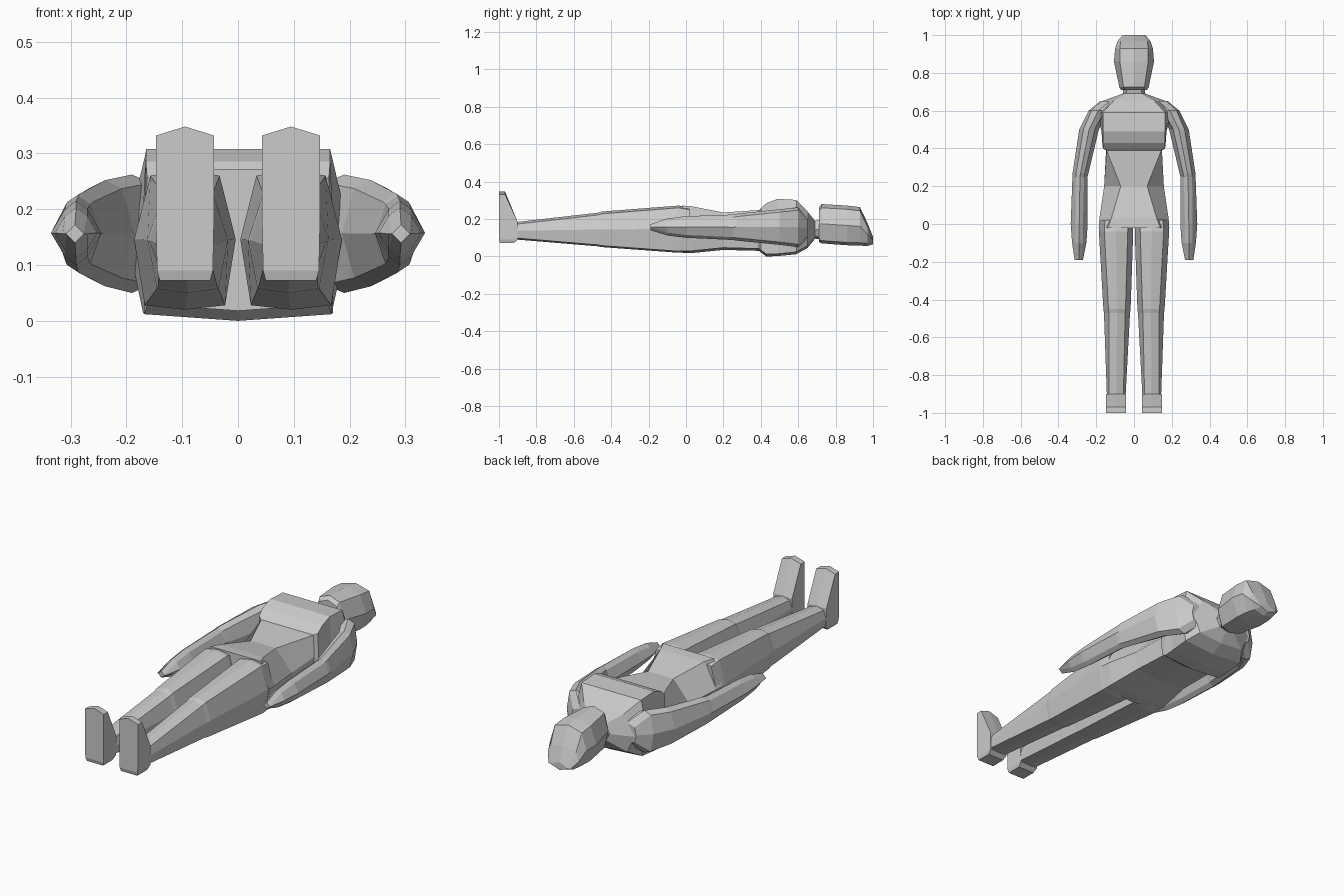
import bpy, bmesh


def loft(name, rings):
    """Skin a series of closed rings and cap both ends."""
    bm = bmesh.new()
    loops = [[bm.verts.new(p) for p in ring] for ring in rings]
    n = len(loops[0])
    for a, b in zip(loops, loops[1:]):
        for i in range(n):
            j = (i + 1) % n
            bm.faces.new((a[i], a[j], b[j], b[i]))
    bm.faces.new(loops[0])
    bm.faces.new(loops[-1])
    bmesh.ops.recalc_face_normals(bm, faces=bm.faces)
    me = bpy.data.meshes.new(name)
    bm.to_mesh(me)
    bm.free()
    ob = bpy.data.objects.new(name, me)
    bpy.context.collection.objects.link(ob)
    return ob


def section(y, cx, zt, xt, xs, xb, zb, drop=0.0, lift=0.0):
    """Eight-sided body cross-section: top, side and bottom half-widths."""
    mid = (zt + zb) / 2
    half = [(xt, zt - drop), (xs, mid), (xb, zb + lift)]
    right = [(cx + x, y, z) for x, z in half]
    left = [(cx - x, y, z) for x, z in reversed(half)]
    return [(cx, y, zt)] + right + [(cx, y, zb)] + left


def mirrored(name, rings):
    """Make a right limb and its left twin."""
    for side, s in (("right", 1), ("left", -1)):
        loft(f"{name}_{side}", [[(s * x, y, z) for x, y, z in r] for r in rings])


# Torso and neck: y, top z, top / side / bottom half-width, bottom z
torso = [
    (-.02, .272, .14, .187, .165, .018),
    (.03, .268, .12, .183, .165, .018),
    (.20, .235, .07, .158, .145, .035),
    (.39, .248, .145, .148, .14, .030),
    (.40, .258, .163, .165, .16, .022),
    (.43, .285, .165, .168, .168, .000),
    (.49, .308, .165, .172, .17, .002),
    (.59, .302, .165, .20, .17, .012),
    (.65, .240, .11, .17, .13, .045),
    (.69, .190, .04, .06, .04, .095),
    (.73, .200, .04, .055, .04, .090),
]
loft("torso", [section(y, 0, zt, xt, xs, xb, zb, lift=.012)
               for y, zt, xt, xs, xb, zb in torso])

# Head, with a ridge down the face
head = [
    (.71, .262, .05, .068, .045, .078),
    (.725, .28, .055, .078, .055, .070),
    (.86, .272, .075, .106, .07, .060),
    (.93, .264, .075, .10, .065, .058),
    (.97, .180, .07, .086, .055, .056),
    (1.0, .105, .045, .06, .04, .065),
]
loft("head", [section(y, 0, zt, xt, xs, xb, zb, drop=.02, lift=.015)
              for y, zt, xt, xs, xb, zb in head])

# Arms: y, centre x, top z, edge / side half-width, bottom z
arm = [
    (.65, .13, .205, .04, .05, .100),
    (.60, .19, .262, .035, .05, .050),
    (.50, .238, .252, .03, .052, .062),
    (.27, .283, .228, .023, .042, .085),
    (.25, .286, .224, .022, .040, .088),
    (.00, .290, .215, .02, .045, .100),
    (-.10, .290, .203, .02, .038, .112),
    (-.19, .292, .172, .015, .022, .140),
]
mirrored("arm", [section(y, cx, zt, xe, xs, xe, zb, .015, .015)
                 for y, cx, zt, xe, xs, zb in arm])

# Legs
leg = [
    (.02, .093, .262, .06, .088, .025),
    (-.04, .095, .272, .062, .091, .020),
    (-.45, .090, .240, .045, .072, .050),
    (-.47, .090, .234, .043, .069, .054),
    (-.90, .094, .185, .038, .050, .090),
    (-.92, .094, .185, .038, .050, .090),
]
mirrored("leg", [section(y, cx, zt, xe, xs, xe + .01, zb, .012, .008)
                 for y, cx, zt, xe, xs, zb in leg])

# Feet: heel-to-toe slices with z, sole y, instep y, half-width, crown
foot = [
    (.072, -.995, -.92, .045, 0),
    (.090, -1.0, -.90, .050, 0),
    (.185, -1.0, -.90, .052, 0),
    (.332, -1.0, -.968, .052, .016),
]
mirrored("foot", [[(.095 - w, y0, z), (.095, y0, z + c), (.095 + w, y0, z),
                   (.095 + w, y1, z), (.095, y1, z + c), (.095 - w, y1, z)]
                  for z, y0, y1, w, c in foot])
